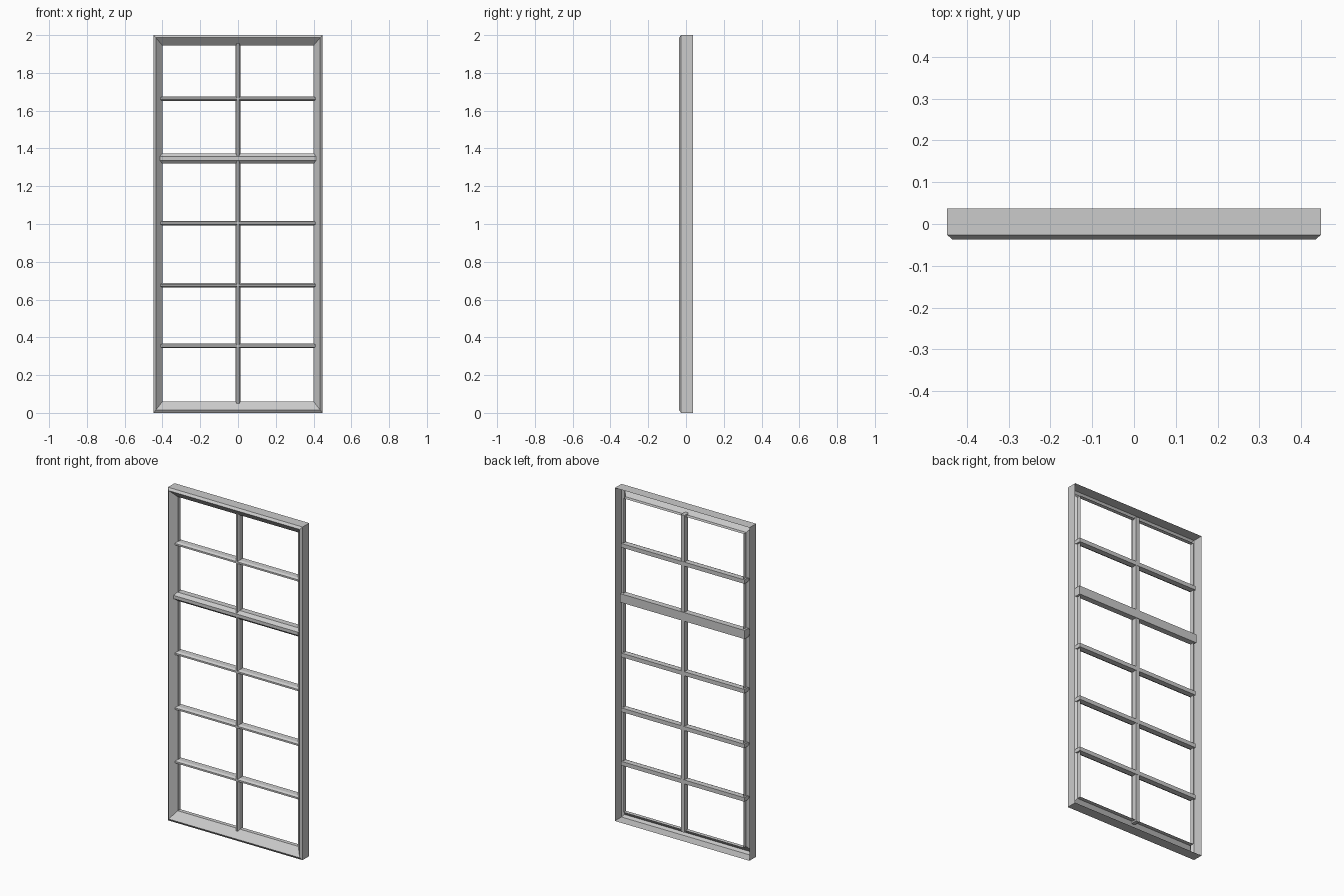
import bpy, bmesh
from mathutils import Vector

if "Cube" in bpy.data.objects:
    bpy.data.objects.remove(bpy.data.objects["Cube"])

HALF_W, HEIGHT = 0.447, 2.0
SIDE, BOTTOM, TOP = 0.047, 0.06, 0.055    # visible rail widths


def make_object(name, bm):
    mesh = bpy.data.meshes.new(name)
    bm.to_mesh(mesh)
    bm.free()
    ob = bpy.data.objects.new(name, mesh)
    bpy.context.collection.objects.link(ob)
    return ob


# Outer frame: mitred, open-backed moulding; each point is (share of width, y)
def build_frame(name):
    profile = [(0, 0.0365), (0, -0.026), (0.25, -0.0365), (1, 0.0), (1, 0.024)]
    bm = bmesh.new()
    rings = []
    for t, y in profile:
        x = HALF_W - t * SIDE
        lo, hi = t * BOTTOM, HEIGHT - t * TOP
        rings.append([bm.verts.new(c) for c in
                      ((-x, y, lo), (x, y, lo), (x, y, hi), (-x, y, hi))])
    for a, b in zip(rings, rings[1:]):
        for i in range(4):
            j = (i + 1) % 4
            bm.faces.new((a[i], a[j], b[j], b[i]))
    # outward normals: outer walls point away from the opening
    bm.normal_update()
    first = bm.faces[:][0]
    if first.normal.z > 0:
        bmesh.ops.reverse_faces(bm, faces=bm.faces[:])
    return make_object(name, bm)


# Glazing bar: flat back, moulded nose in front, extruded from start to end
def build_bar(name, start, end, half, nose, front, back):
    start, end = Vector(start), Vector(end)
    across = Vector((0, 0, 1)) if abs((end - start).x) > 0 else Vector((1, 0, 0))
    side = [(half, back), (half, -0.001), (nose * 1.4, front * 0.6), (nose, front)]
    section = side + [(-u, y) for u, y in reversed(side)]
    bm = bmesh.new()
    loop = [bm.verts.new(start + across * u + Vector((0, y, 0))) for u, y in section]
    face = bm.faces.new(loop)
    new = bmesh.ops.extrude_face_region(bm, geom=[face])
    # keep the starting cap so that both ends are closed
    verts = [g for g in new["geom"] if isinstance(g, bmesh.types.BMVert)]
    bmesh.ops.translate(bm, verts=verts, vec=end - start)
    bmesh.ops.recalc_face_normals(bm, faces=bm.faces[:])
    return make_object(name, bm)


build_frame("outer_frame")

# Thin horizontal bars
for i, z in enumerate((0.355, 0.676, 1.005, 1.663)):
    build_bar(f"horizontal_bar_{i + 1}", (-0.41, 0, z), (0.41, 0, z),
              0.012, 0.005, -0.014, 0.032)

# Heavier transom
build_bar("transom", (-0.413, 0, 1.347), (0.413, 0, 1.347),
          0.026, 0.010, -0.02, 0.034)

# Central vertical bar
build_bar("vertical_bar", (0, 0, 0.05), (0, 0, 1.955), 0.012, 0.005, -0.014, 0.031)
